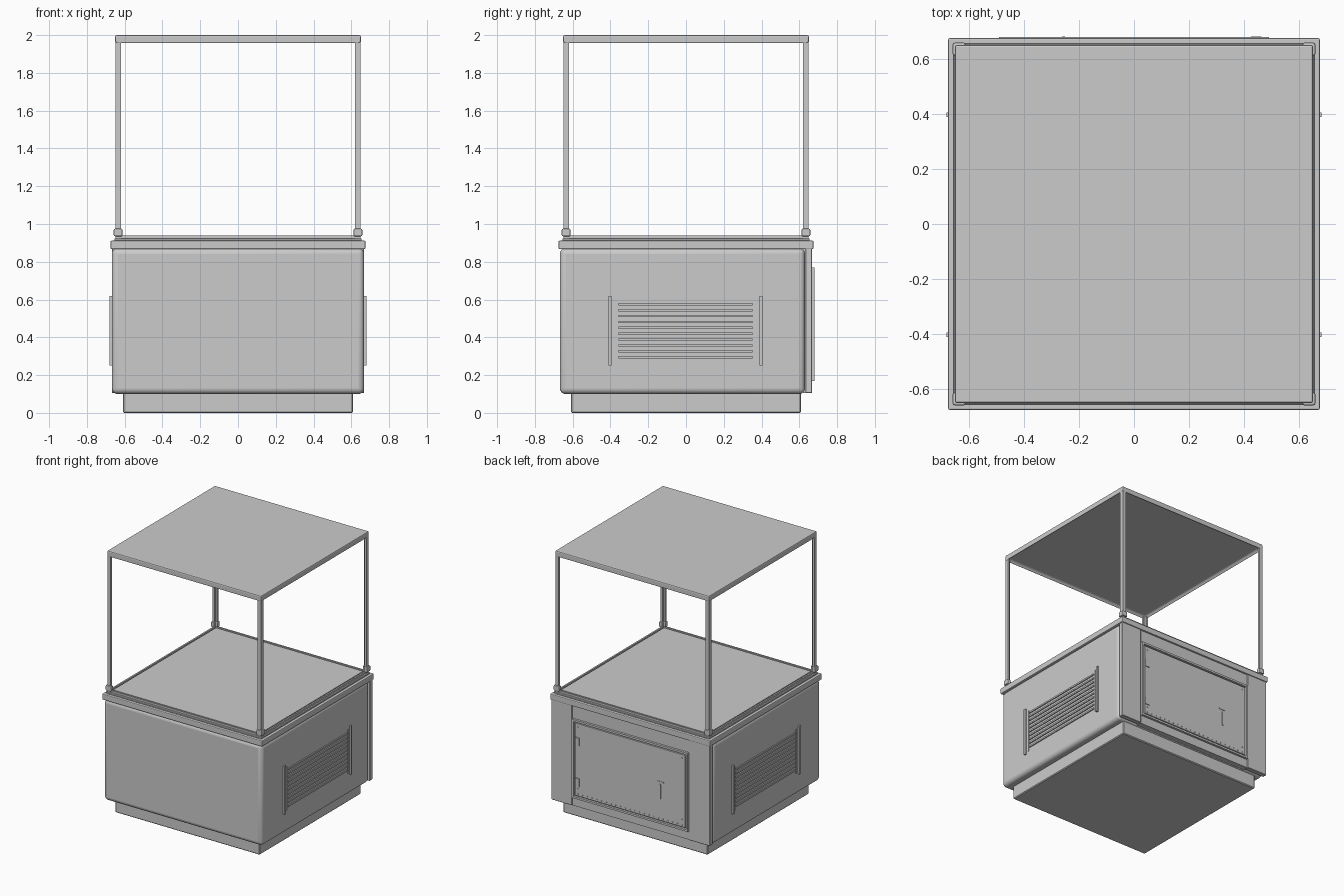
import bpy, bmesh
from mathutils import Vector

if "Cube" in bpy.data.objects:
    bpy.data.objects.remove(bpy.data.objects["Cube"])

grey = bpy.data.materials.new("light grey")
grey.diffuse_color = (0.6, 0.6, 0.6, 1)
grey.use_nodes = True
grey.node_tree.nodes["Principled BSDF"].inputs["Base Color"].default_value = grey.diffuse_color


def finish(name, bm):
    bmesh.ops.recalc_face_normals(bm, faces=bm.faces)
    me = bpy.data.meshes.new(name)
    bm.to_mesh(me)
    bm.free()
    me.materials.append(grey)
    ob = bpy.data.objects.new(name, me)
    bpy.context.collection.objects.link(ob)
    return ob


def add_bevel(ob, width, segments=2):
    m = ob.modifiers.new("edge", 'BEVEL')
    m.width, m.segments, m.limit_method = width, segments, 'ANGLE'
    return ob


def add_box(bm, x, y, z):
    verts = bmesh.ops.create_cube(bm, size=1)['verts']
    for v in verts:
        v.co = Vector([(a + b) / 2 + c * (b - a) for (a, b), c in zip((x, y, z), v.co)])
    return verts


def box(name, x, y, z, bevel=0, segments=2):
    bm = bmesh.new()
    add_box(bm, x, y, z)
    ob = finish(name, bm)
    return add_bevel(ob, bevel, segments) if bevel else ob


def boxes(name, items):
    bm = bmesh.new()
    for item in items:
        add_box(bm, *item)
    return finish(name, bm)


def angle_post(name, sx, sy, outer, inner, thick, z0, z1):
    """L-section upright in the corner given by the signs sx, sy."""
    t = outer - thick
    prof = [(outer, outer), (inner, outer), (inner, t), (t, t), (t, inner), (outer, inner)]
    bm = bmesh.new()
    f = bm.faces.new([bm.verts.new((sx * a, sy * b, z0)) for a, b in prof])
    up = bmesh.ops.extrude_face_region(bm, geom=[f])['geom']
    bmesh.ops.translate(bm, vec=(0, 0, z1 - z0),
                        verts=[g for g in up if isinstance(g, bmesh.types.BMVert)])
    return finish(name, bm)


def frame(name, half, width, z):
    """Square ring of four bars."""
    h, i = half, half - width
    return boxes(name, [((-h, h), (i, h), z), ((-h, h), (-h, -i), z),
                        ((-h, -i), (-i, i), z), ((i, h), (-i, i), z)])


# plinth and body with rounded lower edges
box("plinth", (-.61, .61), (-.61, .61), (0, .11), .006, 1)
body = box("cabinet_body", (-.668, .668), (-.668, .63), (.1, .872), .03, 4)
body.data.shade_smooth()
bpy.context.view_layer.objects.active = body
body.select_set(True)
bpy.ops.object.shade_smooth_by_angle(angle=.7)

# back panel: centre sheet and two side strips
box("back_panel", (-.495, .495), (.62, .662), (.105, .872))
for s, side in ((1, "right"), (-1, "left")):
    x = sorted((s * .495, s * .668))
    box(f"back_strip_{side}", x, (.632, .668), (.105, .872), .003, 1)

# counter lip, stepped edge, deck and glass channel rim
box("counter_lip", (-.675, .675), (-.675, .675), (.867, .912), .006)
box("counter_step", (-.655, .655), (-.655, .655), (.91, .924), .003, 1)
box("deck", (-.62, .62), (-.62, .62), (.92, .935))
frame("deck_rim", .642, .012, (.92, .938))

# corner posts with feet
for sx in (-1, 1):
    for sy in (-1, 1):
        tag = ("front" if sy < 0 else "back") + ("_right" if sx > 0 else "_left")
        angle_post("post_" + tag, sx, sy, .648, .62, .014, .92, 1.965)
        foot = angle_post("post_foot_" + tag, sx, sy, .658, .612, .028, .935, .975)
        add_bevel(foot, .006, 2)

# canopy: flat slab with bevelled edge and recessed underside
bm = bmesh.new()
add_box(bm, (-.65, .65), (-.65, .65), (1.955, 2))
bm.normal_update()
under = [f for f in bm.faces if f.normal.z < -.9]
bmesh.ops.inset_region(bm, faces=under, thickness=.025)
bmesh.ops.translate(bm, verts=under[0].verts, vec=(0, 0, .02))
add_bevel(finish("canopy", bm), .008, 2)

# side vents, mirrored left and right
for s, side in ((1, "right"), (-1, "left")):
    def xr(a, b):
        return sorted((s * a, s * b))
    boxes(f"vent_rails_{side}", [(xr(.66, .68), (y - .008, y + .008), (.25, .62))
                                 for y in (-.402, .396)])
    boxes(f"vent_edges_{side}", [(xr(.66, .673), (y - .003, y + .003), (.265, .6))
                                 for y in (-.37, .37)])
    boxes(f"vent_slats_{side}", [(xr(.66, .676), (-.357, .352), (z - .006, z + .006))
                                 for z in [.295 + .0311 * i for i in range(10)]])

# access door on the back: frame, leaf, hinges, latch, rivets
boxes("door_frame", [((-.49, .49), (.655, .679), (.755, .77)),
                     ((-.49, .49), (.655, .679), (.17, .185)),
                     ((-.49, -.475), (.655, .679), (.185, .755)),
                     ((.475, .49), (.655, .679), (.185, .755))])
box("door_leaf", (-.467, .467), (.655, .674), (.193, .747), .002, 1)
boxes("door_hinges", [((.425, .462), (.67, .68), (z - .03, z + .03)) for z in (.3, .61)])
boxes("door_latch", [((-.262, -.25), (.67, .68), (.36, .47)),
                     ((-.285, -.225), (.67, .677), (.485, .492))])
bm = bmesh.new()
spots = [(-.44 + .04 * i, .21) for i in range(23)]
spots += [(-.44, .72), (.44, .72), (-.44, .25), (.44, .25)]
for x, z in spots:
    vs = bmesh.ops.create_cone(bm, segments=8, radius1=.005, radius2=.003,
                               depth=.006, cap_ends=True)['verts']
    for v in vs:
        v.co = Vector((x + v.co.x, .675 + v.co.z, z + v.co.y))
finish("door_rivets", bm)
